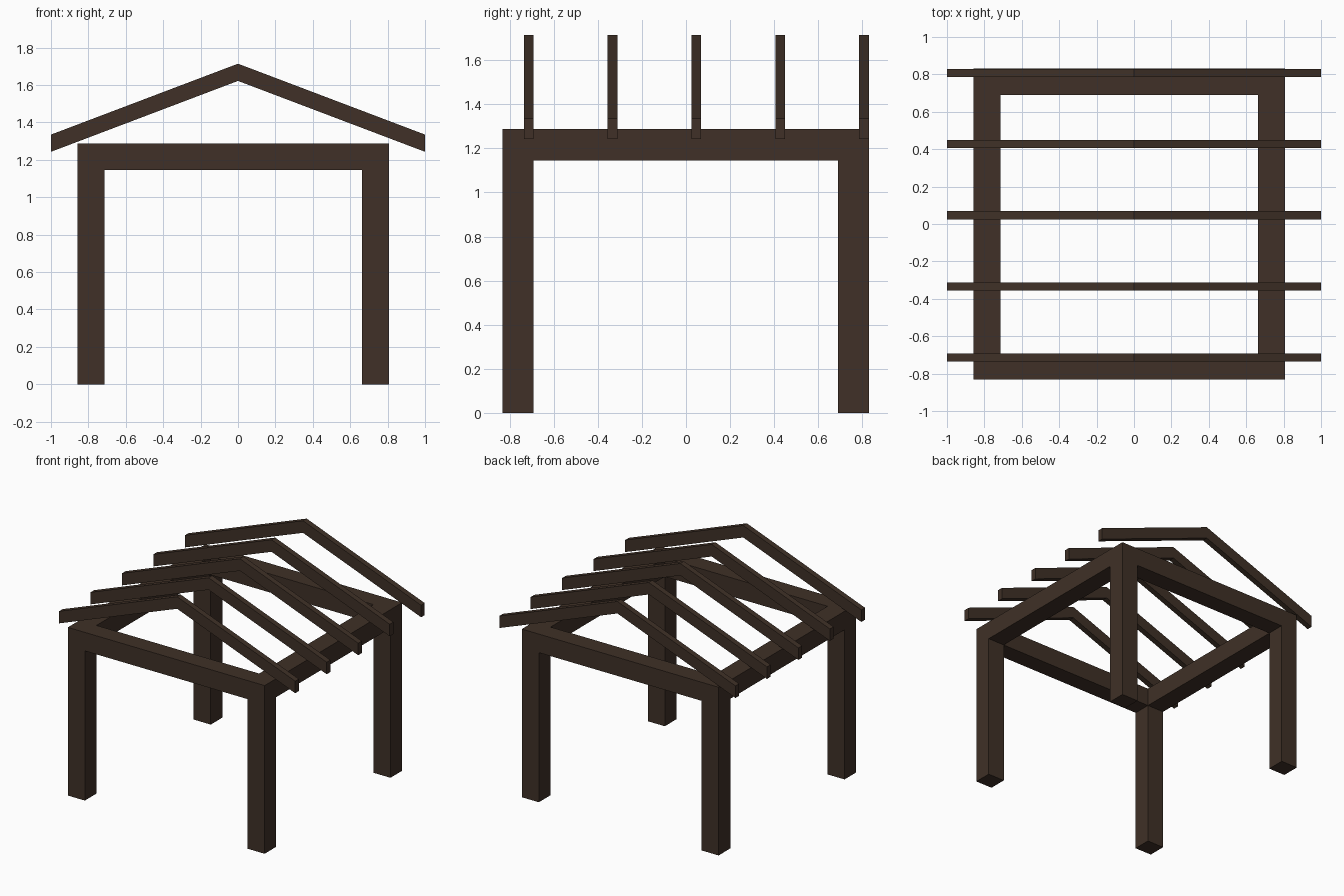
import bpy, bmesh

if "Cube" in bpy.data.objects:
    bpy.data.objects.remove(bpy.data.objects["Cube"])

wood = bpy.data.materials.new("dark brown wood")
wood.diffuse_color = (0.05, 0.030, 0.020, 1)
wood.use_nodes = True
wood.node_tree.nodes["Principled BSDF"].inputs["Base Color"].default_value = wood.diffuse_color

def finish(name, bm):
    bmesh.ops.recalc_face_normals(bm, faces=bm.faces)
    mesh = bpy.data.meshes.new(name)
    bm.to_mesh(mesh)
    bm.free()
    mesh.materials.append(wood)
    obj = bpy.data.objects.new(name, mesh)
    bpy.context.collection.objects.link(obj)
    return obj

def extrude(bm, faces, offset):
    """Extrude faces by an offset and return the moved faces."""
    ext = bmesh.ops.extrude_face_region(bm, geom=faces)["geom"]
    verts = [g for g in ext if isinstance(g, bmesh.types.BMVert)]
    bmesh.ops.translate(bm, vec=offset, verts=verts)
    return [g for g in ext if isinstance(g, bmesh.types.BMFace)]

# Timber frame: square ring of beams with four posts extruded from its corners
xs = (-0.858, -0.714, 0.664, 0.808)
ys = (-0.832, -0.692, 0.690, 0.831)
beam_top, beam_bottom = 1.287, 1.145
bm = bmesh.new()
grid = [[bm.verts.new((x, y, beam_top)) for y in ys] for x in xs]
ring = [bm.faces.new((grid[i][j], grid[i + 1][j], grid[i + 1][j + 1], grid[i][j + 1]))
        for i in range(3) for j in range(3) if (i, j) != (1, 1)]
top_copy = bmesh.ops.duplicate(bm, geom=ring)["geom"]  # keeps the top closed
under = extrude(bm, ring, (0, 0, beam_bottom - beam_top))
bmesh.ops.delete(bm, geom=[f for f in ring if f.is_valid], context='FACES_ONLY')
bmesh.ops.remove_doubles(bm, verts=bm.verts, dist=0.0005)
for sx in (-1, 1):
    for sy in (-1, 1):
        corner = []
        for f in bm.faces:
            c = f.calc_center_median()
            flat = all(abs(v.co.z - beam_bottom) < 1e-4 for v in f.verts)
            if flat and c.x * sx > 0.7 and c.y * sy > 0.7:
                corner.append(f)
        extrude(bm, corner, (0, 0, -beam_bottom))
        bmesh.ops.delete(bm, geom=[f for f in corner if f.is_valid], context='FACES_ONLY')
finish("timber_frame", bm)

# Rafters: five gable-shaped pairs, evenly spaced from front to back
profile = [(-1, 1.243), (0, 1.622), (1, 1.243), (1, 1.335), (0, 1.714), (-1, 1.335)]
width, first, step = 0.044, -0.736, 0.3805
for k in range(5):
    y = first + k * step
    bm = bmesh.new()
    side_a = [bm.verts.new((x, y, z)) for x, z in profile]
    side_b = [bm.verts.new((x, y + width, z)) for x, z in profile]
    for s in (side_a, side_b):  # each side as two slopes meeting at the ridge
        bm.faces.new((s[0], s[1], s[4], s[5]))
        bm.faces.new((s[1], s[2], s[3], s[4]))
    for i in range(6):
        j = (i + 1) % 6
        bm.faces.new((side_a[i], side_a[j], side_b[j], side_b[i]))
    finish(f"rafter_{k + 1}", bm)
